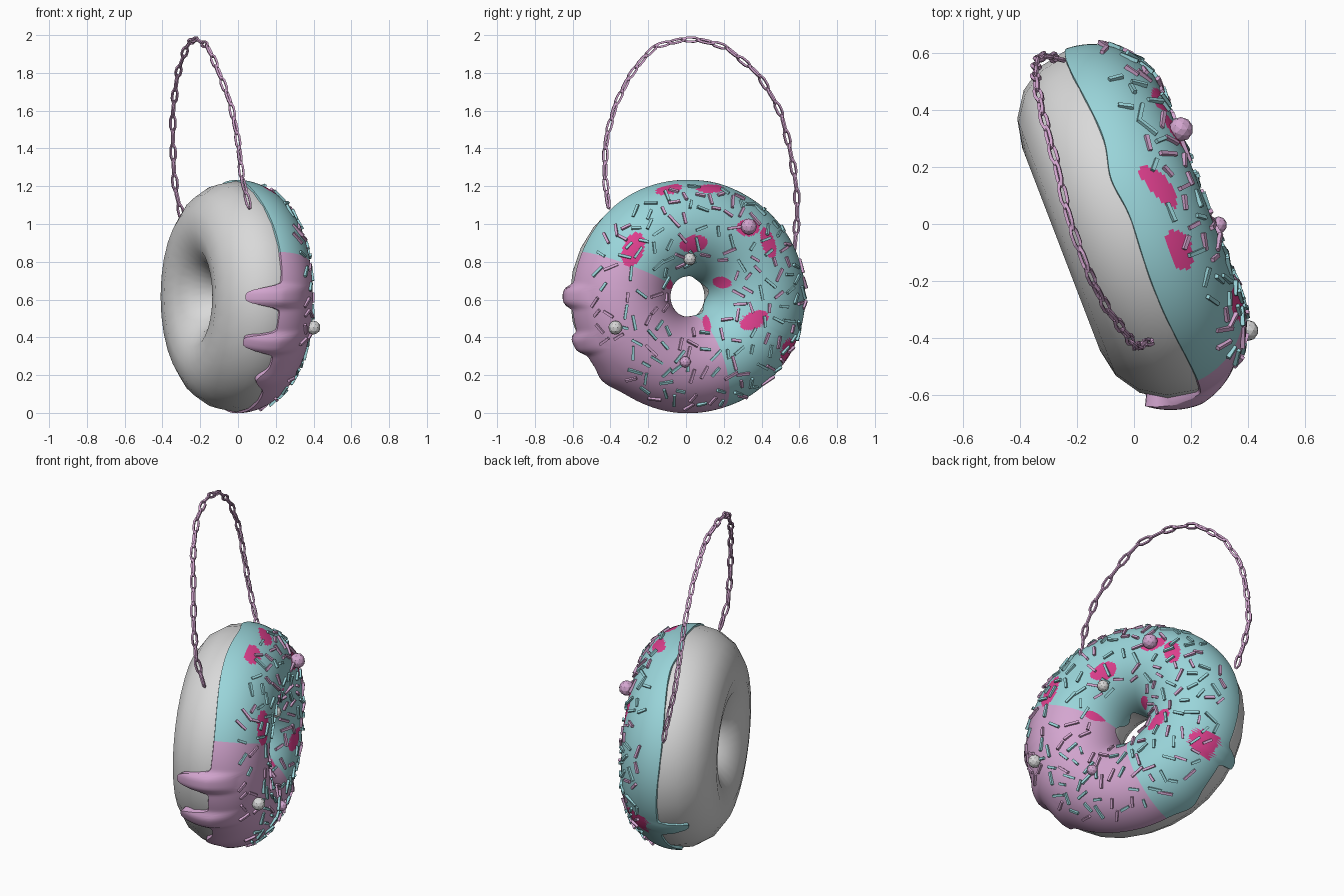
import bpy, bmesh, math, random
from mathutils import Vector, Matrix

if "Cube" in bpy.data.objects:
    bpy.data.objects.remove(bpy.data.objects["Cube"])

random.seed(7)
R, RR, RN = 0.362, 0.252, 0.265           # ring radius, tube radius (radial, along axis)
WIDE = 1.055                              # ring is slightly wider than tall
ANG = math.radians(21)
CY, CZ = 0.005, 0.616
PLACE = Matrix.Translation((-0.01, CY, CZ)) @ Matrix.Rotation(ANG, 4, 'Z')


def material(name, hex_code):
    def lin(c):
        return c / 12.92 if c <= 0.04045 else ((c + 0.055) / 1.055) ** 2.4
    m = bpy.data.materials.new(name)
    m.diffuse_color = [lin(int(hex_code[i:i + 2], 16) / 255) for i in (0, 2, 4)] + [1]
    m.use_nodes = True
    m.node_tree.nodes["Principled BSDF"].inputs["Base Color"].default_value = m.diffuse_color
    return m


WHITE = material("pale_grey", "D9D9D9")
BLUE = material("pale_blue", "9AD5DA")
PINK = material("soft_pink", "D4A6D0")
MAGENTA = material("magenta", "E0408F")


def finish(name, bm, mats, smooth=None):
    me = bpy.data.meshes.new(name)
    bmesh.ops.recalc_face_normals(bm, faces=bm.faces[:])
    bm.to_mesh(me)
    bm.free()
    for m in mats:
        me.materials.append(m)
    ob = bpy.data.objects.new(name, me)
    bpy.context.collection.objects.link(ob)
    if smooth:
        bpy.ops.object.select_all(action='DESELECT')
        ob.select_set(True)
        bpy.context.view_layer.objects.active = ob
        bpy.ops.object.shade_smooth_by_angle(angle=math.radians(smooth))
    return ob


def surf(th, ph, off=0.0):
    """Ring surface: th goes round the ring, ph from the front (0) to the rim (90 deg)."""
    rho = R + (RR + off) * math.sin(ph)
    return PLACE @ Vector(((RN + off) * math.cos(ph), WIDE * rho * math.cos(th), rho * math.sin(th)))


def from_right_view(y, z):
    """Find th, ph of the front surface point seen at y, z in the right view."""
    n = RN
    for _ in range(30):
        u = (y - CY - n * math.sin(ANG)) / math.cos(ANG) / WIDE
        v = z - CZ
        s = max(-1, min(1, (math.hypot(u, v) - R) / RR))
        n = 0.5 * n + 0.5 * RN * math.sqrt(1 - s * s)
    return math.atan2(v, u), math.asin(s)


# Doughnut body
bm = bmesh.new()
NT, NP = 28, 16
grid = [[bm.verts.new(surf(2 * math.pi * i / NT, 2 * math.pi * j / NP,
                           -0.002 - 0.016 * max(0, math.cos(2 * math.pi * j / NP))))
         for j in range(NP)] for i in range(NT)]
for i in range(NT):
    for j in range(NP):
        a, b = grid[i], grid[(i + 1) % NT]
        k = (j + 1) % NP
        bm.faces.new((a[j], b[j], b[k], a[k]))
finish("doughnut_body", bm, [WHITE], 60)

# Icing shell with drips: (angle, extra reach, width) in degrees
DRIPS = [(180, 40, 5), (204, 36, 5), (226, 14, 6), (-30, 36, 4), (75, 6, 9), (300, 10, 7)]
# Painted spots in the right view: y, z, half sizes, turn
SPOTS = [(-0.28, 0.865, .055, .095, -20), (-0.09, 1.183, .07, .027, 10), (0.13, 1.187, .075, .022, 0),
         (0.04, 0.895, .075, .045, 10), (0.435, 0.90, .035, .085, 18), (0.33, 0.98, .06, .045, 0),
         (0.19, 0.69, .05, .03, -10), (0.36, 0.49, .08, .045, 25), (0.11, 0.47, .02, .05, 10),
         (0.545, 0.32, .042, .075, -15), (-0.09, 0.68, .02, .025, 0)]


def drip(deg):
    reach, bulge = 0, 0
    for c, amp, w in DRIPS:
        d = (deg - c + 180) % 360 - 180
        g = math.exp(-(d / w) ** 4) if amp > 30 else math.exp(-(d / w) ** 2)
        reach += amp * g
        bulge += (amp / 40 if 90 < c < 270 else 0.1) * g
    return reach, bulge


def spotted(c):
    if (PLACE.inverted() @ c).x < 0.09:
        return False
    for y, z, a, b, t in SPOTS:
        t = math.radians(t)
        dy, dz = c.y - y, c.z - z
        p, q = dy * math.cos(t) + dz * math.sin(t), dz * math.cos(t) - dy * math.sin(t)
        if (p / a) ** 2 + (q / b) ** 2 < 1:
            return True
    return False


bm = bmesh.new()
NT, NP = 320, 80
grid = []
for i in range(NT):
    deg = 360 * i / NT
    reach, bulge = drip(deg)
    lo = math.radians(-92 + 7 * math.sin(math.radians(deg * 5)))
    hi = math.radians(91 + 3 * math.sin(math.radians(deg * 4)) + reach)
    row = []
    for j in range(NP + 1):
        ph = lo + (hi - lo) * j / NP
        off = 0.004 + 0.03 * bulge * max(0, min(1, (math.degrees(ph) - 55) / 35))
        if j in (0, NP):
            off = -0.03
        row.append(bm.verts.new(surf(math.radians(deg), ph, off)))
    grid.append(row)
for i in range(NT):
    a, b = grid[i], grid[(i + 1) % NT]
    for j in range(NP):
        f = bm.faces.new((a[j], b[j], b[j + 1], a[j + 1]))
        pink = 158 <= 360 * (i + 0.5) / NT <= 287
        f.material_index = 2 if spotted(f.calc_center_median()) else int(pink)
finish("icing", bm, [BLUE, PINK, MAGENTA], 50)


# Sprinkles scattered over the front of the icing
def frame(th, ph, off):
    p = surf(th, ph, off)
    a = (surf(th + .01, ph) - surf(th - .01, ph)).normalized()
    b = (surf(th, ph + .01) - surf(th, ph - .01)).normalized()
    return p, a, b, a.cross(b)


sets = [bmesh.new(), bmesh.new()]
spots = []
for _ in range(6000):
    if len(spots) >= 185:
        break
    th = random.uniform(0, 2 * math.pi)
    ph = math.radians(random.uniform(-45, 62))
    if random.random() > (R + RR * math.sin(ph)) / (R + RR):
        continue
    p, a, b, n = frame(th, ph, 0.009)
    if p.y < -0.3 and p.z < 0.36:          # bare patch of icing at the lower left
        continue
    if any((p - q).length < 0.055 for q in spots):
        continue
    spots.append(p)
    t = random.uniform(0, math.pi)
    along = (a * math.cos(t) + b * math.sin(t) + n * random.uniform(-.15, .15)).normalized()
    side = n.cross(along).normalized()
    up = along.cross(side)
    m = Matrix((along, side, up)).transposed().to_4x4()
    m.translation = p
    size = Matrix.Diagonal((random.uniform(.045, .085), .014, .014, 1))
    bmesh.ops.create_cube(sets[random.random() < 0.45], size=1, matrix=m @ size)
finish("blue_sprinkles", sets[0], [BLUE])
finish("pink_sprinkles", sets[1], [PINK])

# Sugar pearls
for k, (y, z, r, mat) in enumerate([(0.32, 0.98, .043, PINK), (0.01, 0.825, .033, WHITE),
                                    (-0.37, 0.455, .037, WHITE), (-0.01, 0.27, .03, PINK)]):
    th, ph = from_right_view(y, z)
    bm = bmesh.new()
    bmesh.ops.create_icosphere(bm, subdivisions=2, radius=r,
                               matrix=Matrix.Translation(surf(th, ph, r * 0.6)))
    finish("pearl_%d" % (k + 1), bm, [mat])

# Chain handle: links spaced along a hanging arch
PATH = [Vector(p) for p in [
    (0.06, -0.41, 1.09), (0.02, -0.43, 1.25), (0.0, -0.425, 1.45), (-0.04, -0.37, 1.64),
    (-0.10, -0.29, 1.80), (-0.16, -0.17, 1.94), (-0.23, 0.02, 1.985), (-0.27, 0.20, 1.945),
    (-0.32, 0.38, 1.80), (-0.345, 0.50, 1.60), (-0.345, 0.55, 1.40), (-0.335, 0.585, 1.20),
    (-0.30, 0.59, 1.05), (-0.25, 0.575, 0.87)]]
lengths = [(b - a).length for a, b in zip(PATH, PATH[1:])]


def along_path(s):
    for a, b, l in zip(PATH, PATH[1:], lengths):
        if s <= l:
            return a.lerp(b, s / l)
        s -= l
    return PATH[-1]


bm = bmesh.new()
COUNT = 32
total = sum(lengths)
for k in range(COUNT):
    p, q = along_path(total * k / COUNT), along_path(total * (k + 1) / COUNT)
    d = (q - p).normalized()
    side = d.cross(Vector((math.cos(ANG), math.sin(ANG), 0))).normalized()
    side = Matrix.Rotation(math.radians(35 + 90 * (k % 2)), 3, d) @ side
    up = d.cross(side)
    mid, half = (p + q) / 2, (q - p).length / 2 + 0.009
    rings = []
    for i in range(8):
        t = 2 * math.pi * (i + 0.5) / 8
        out = d * math.cos(t) + side * math.sin(t)
        c = mid + d * (half * math.cos(t)) + side * (0.014 * math.sin(t))
        rings.append([bm.verts.new(c + out * (0.008 * x) + up * (0.008 * y))
                      for x, y in ((1, 0), (0, 1), (-1, 0), (0, -1))])
    for i in range(8):
        a, b = rings[i], rings[(i + 1) % 8]
        for j in range(4):
            bm.faces.new((a[j], b[j], b[(j + 1) % 4], a[(j + 1) % 4]))
finish("chain_handle", bm, [PINK])
